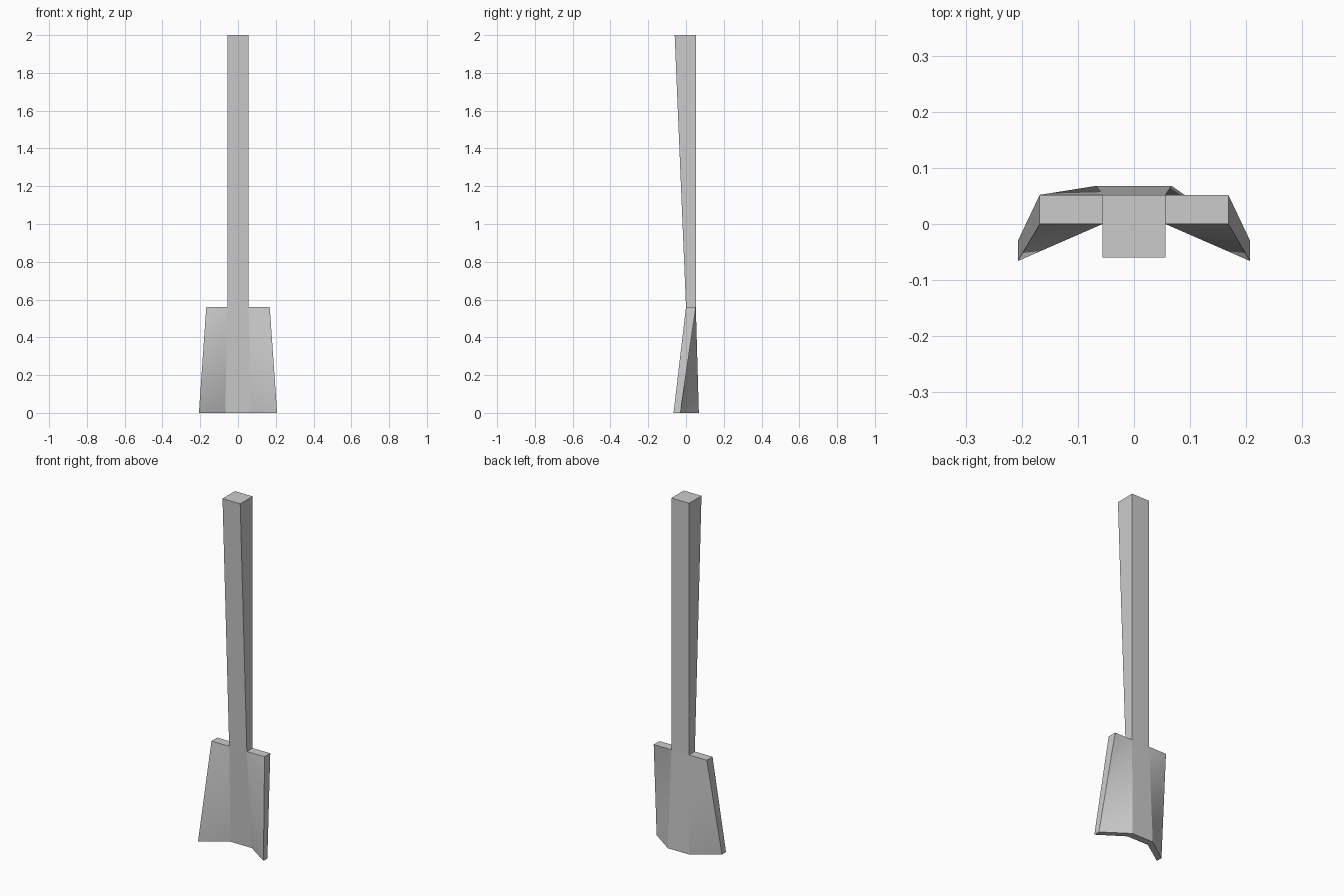
import bpy
import bmesh

if "Cube" in bpy.data.objects:
    bpy.data.objects.remove(bpy.data.objects["Cube"])

BLADE_TOP, TOP = 0.56, 2.0
# Blade sections, left to right: (x, front y, back y)
bottom = [(-0.207, -0.066, -0.03), (-0.067, 0.029, 0.068),
          (0.067, 0.029, 0.068), (0.207, -0.066, -0.03)]
top = [(x, 0.0, 0.052) for x in (-0.168, -0.056, 0.056, 0.168)]
handle_end = [(x, -0.06, 0.052) for x in (-0.056, 0.056)]

bm = bmesh.new()


def section(rows, z):
    """Return the front and back vertex rows of one horizontal section."""
    front = [bm.verts.new((x, f, z)) for x, f, b in rows]
    back = [bm.verts.new((x, b, z)) for x, f, b in rows]
    return front, back


def face(*verts):
    return bm.faces.new(verts)


bf, bb = section(bottom, 0.0)
tf, tb = section(top, BLADE_TOP)
hf, hb = section(handle_end, TOP)
diagonals = []


def panel(lo, hi, i, split):
    """Blade panel; the twisted wings are split along a chosen diagonal."""
    a, b, c, d = lo[i], lo[i + 1], hi[i + 1], hi[i]
    if split == "rising":
        face(a, b, c)
        face(a, c, d)
        diagonals.append((a, c))
    else:
        face(a, b, d)
        face(b, c, d)
        diagonals.append((b, d))


# Blade: front and back panels, underside and shoulders
for i, (front_split, back_split) in enumerate(
        [("rising", "falling"), ("rising", "rising"), ("falling", "falling")]):
    panel(bf, tf, i, front_split)
    panel(bb, tb, i, back_split)
    face(bf[i], bf[i + 1], bb[i + 1], bb[i])
    if i != 1:
        face(tf[i], tf[i + 1], tb[i + 1], tb[i])

# Blade outer edges
for i in (0, 3):
    face(bf[i], bb[i], tb[i], tf[i])

# Handle: tapered shaft growing from the middle of the blade
face(tf[1], tf[2], hf[1], hf[0])
face(tb[1], tb[2], hb[1], hb[0])
for i in (0, 1):
    face(tf[i + 1], tb[i + 1], hb[i], hf[i])
face(hf[0], hf[1], hb[1], hb[0])

# Soft shading across each twisted panel, crisp edges everywhere else
bmesh.ops.recalc_face_normals(bm, faces=bm.faces)
for f in bm.faces:
    f.smooth = True
for e in bm.edges:
    e.smooth = False
for a, b in diagonals:
    bm.edges.get((a, b)).smooth = True

mesh = bpy.data.meshes.new("paddle")
bm.to_mesh(mesh)
bm.free()
bpy.context.collection.objects.link(bpy.data.objects.new("paddle", mesh))
